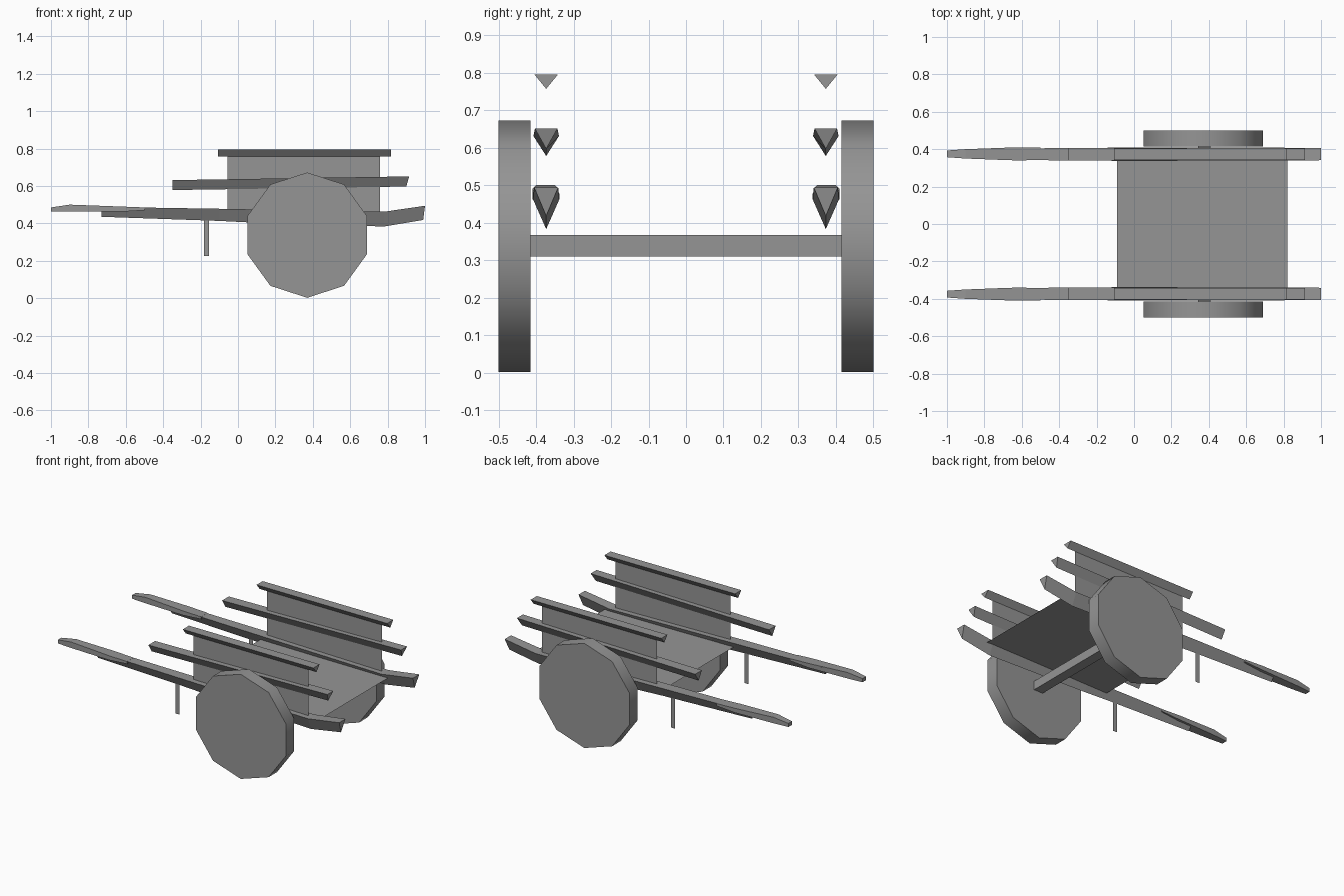
import bpy, math

cube = bpy.data.objects.get("Cube")
if cube:
    bpy.data.objects.remove(cube, do_unlink=True)

grey = bpy.data.materials.new("weathered_grey")
grey.use_nodes = True
COLOUR = (0.3, 0.3, 0.3, 1)
grey.diffuse_color = COLOUR
grey.node_tree.nodes["Principled BSDF"].inputs["Base Color"].default_value = COLOUR


def make(name, verts, faces):
    mesh = bpy.data.meshes.new(name)
    mesh.from_pydata(verts, [], faces)
    mesh.materials.append(grey)
    obj = bpy.data.objects.new(name, mesh)
    bpy.context.collection.objects.link(obj)
    return obj


def loft(name, rings):
    """Skin a row of matching cross-sections and cap both ends."""
    n = len(rings[0])
    faces = [tuple(range(n))[::-1]]
    for r in range(len(rings) - 1):
        a, b = r * n, (r + 1) * n
        for i in range(n):
            j = (i + 1) % n
            faces.append((a + i, a + j, b + j, b + i))
    last = (len(rings) - 1) * n
    faces.append(tuple(range(last, last + n)))
    return make(name, [v for ring in rings for v in ring], faces)


def wedge(x_top, x_low, top, low, half, y=0.373):
    """Triangular section: flat on top, pointed below."""
    return [(x_top, y - half, top), (x_low, y, low), (x_top, y + half, top)]


def slab(x, top, low, half, y=0.375):
    return [(x, y - half, top), (x, y - half, low), (x, y + half, low), (x, y + half, top)]


def upright(name, x0, x1, z0, z1, y=0.372):
    return make(name, [(x0, y, z0), (x1, y, z0), (x1, y, z1), (x0, y, z1)], [(0, 1, 2, 3)])


def wheel(name):
    sides, radius = 10, 0.335
    rings = []
    for y in (0.415, 0.5):
        ring = []
        for i in range(sides):
            a = 2 * math.pi * i / sides
            ring.append((0.37 + radius * math.sin(a), y, 0.337 + radius * math.cos(a)))
        rings.append(ring)
    return loft(name, rings)


def both_sides(name, build):
    """Build the left part, then mirror it across y for the other side."""
    back = build("back_" + name)
    front = back.copy()
    front.data = back.data.copy()
    front.name = "front_" + name
    bpy.context.collection.objects.link(front)
    for v in front.data.vertices:
        v.co.y *= -1
    front.data.flip_normals()
    return [back, front]


# Long shafts with slim handles at the pulling end
both_sides("shaft", lambda n: loft(n, [
    wedge(-0.73, -0.73, 0.488, 0.435, 0.03),
    wedge(-0.1, -0.1, 0.478, 0.413, 0.035),
    wedge(0.06, 0.06, 0.475, 0.405, 0.035),
    wedge(0.78, 0.78, 0.462, 0.383, 0.035),
    wedge(1.0, 0.99, 0.494, 0.418, 0.032)]))
both_sides("handle", lambda n: loft(n, [
    slab(-1.0, 0.485, 0.462, 0.018),
    slab(-0.9, 0.5, 0.462, 0.025),
    slab(-0.63, 0.49, 0.462, 0.035),
    slab(-0.5, 0.485, 0.47, 0.033)]))

# Upper side rails
both_sides("middle_rail", lambda n: loft(n, [
    wedge(-0.35, -0.35, 0.631, 0.578, 0.034),
    wedge(0.915, 0.9, 0.651, 0.597, 0.03)]))
both_sides("top_rail", lambda n: loft(n, [
    wedge(-0.108, -0.108, 0.795, 0.757, 0.031),
    wedge(0.817, 0.817, 0.795, 0.757, 0.031)]))

# Sheet side panels, props and bed
both_sides("side_panel", lambda n: upright(n, -0.055, 0.76, 0.445, 0.775))
both_sides("prop_leg", lambda n: upright(n, -0.183, -0.155, 0.225, 0.43))
make("cart_bed", [(-0.09, -0.37, 0.445), (0.82, -0.37, 0.445),
                  (0.82, 0.37, 0.445), (-0.09, 0.37, 0.445)], [(0, 1, 2, 3)])

# Axle and wheels
loft("axle", [[(x, y, z) for x, z in ((0.343, 0.31), (0.343, 0.367), (0.408, 0.367), (0.408, 0.31))]
              for y in (-0.42, 0.42)])
for obj in both_sides("wheel", wheel):
    bpy.ops.object.select_all(action="DESELECT")
    obj.select_set(True)
    bpy.context.view_layer.objects.active = obj
    bpy.ops.object.shade_smooth_by_angle(angle=math.radians(40))
